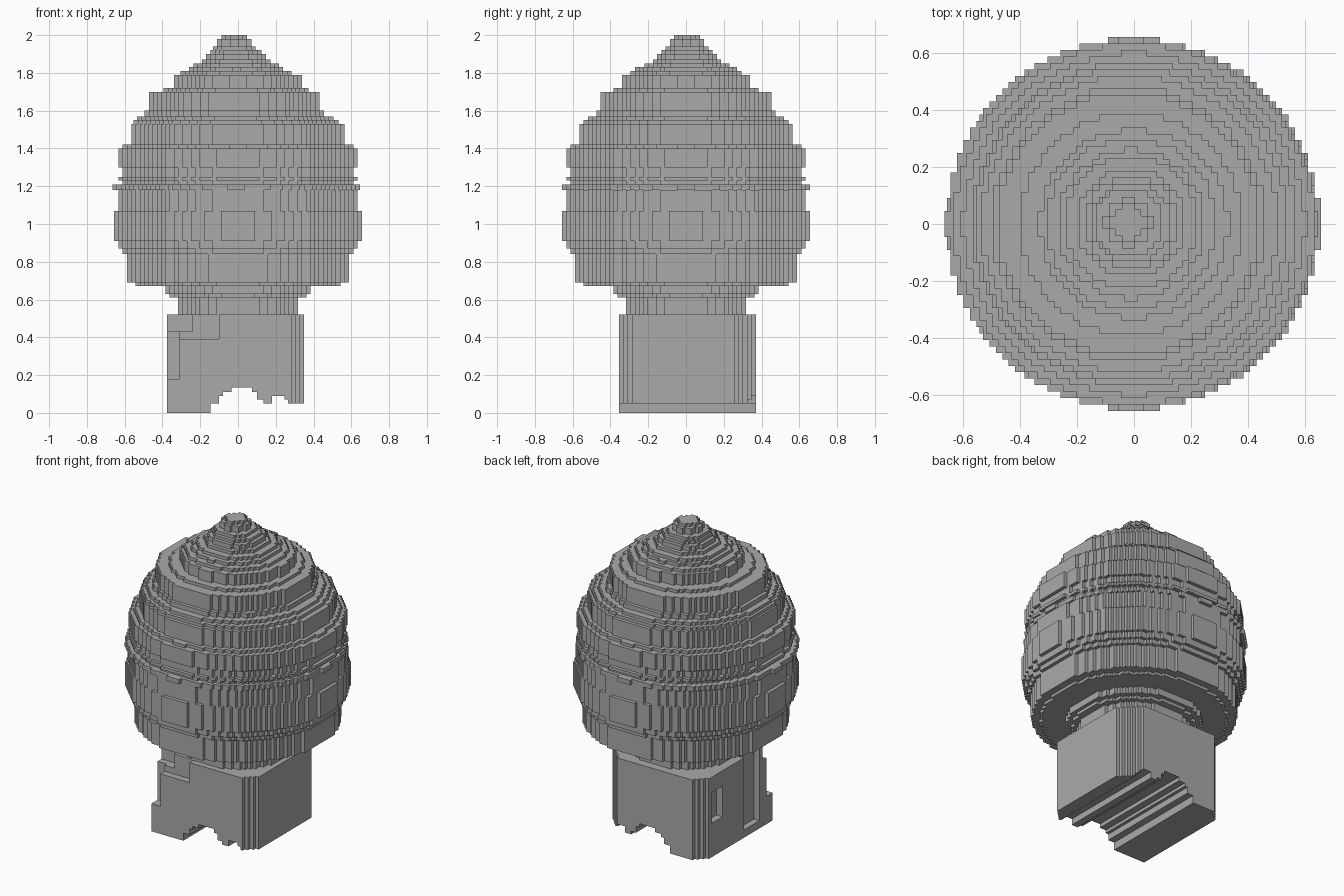
import bpy, bmesh, math

if "Cube" in bpy.data.objects:
    bpy.data.objects.remove(bpy.data.objects["Cube"])

STEP = 0.0226  # block size

grey = bpy.data.materials.new("stone grey")
grey.use_nodes = True
grey.diffuse_color = (0.4, 0.4, 0.4, 1)
grey.node_tree.nodes["Principled BSDF"].inputs["Base Color"].default_value = (0.4, 0.4, 0.4, 1)


def stepped_disc(radius, cx, cy):
    """Outline of a disc made of square blocks, counter-clockwise."""
    rows = max(1, round(radius / STEP))
    right = []
    for k in range(-rows, rows):
        mid = (k + 0.5) * STEP
        half = round(math.sqrt(max(radius ** 2 - mid ** 2, STEP ** 2)) / STEP) * STEP
        right += [(half, k * STEP), (half, (k + 1) * STEP)]
    outline = right + [(-x, -y) for x, y in right]
    points = []
    for x, y in outline:
        p = (x + cx, y + cy)
        if not points or math.dist(p, points[-1]) > 1e-5:
            points.append(p)
    return points


def prism(bm, points, lift):
    """Closed solid from a flat 3D outline pushed along the lift vector."""
    face = bm.faces.new([bm.verts.new(p) for p in points])
    result = bmesh.ops.extrude_face_region(bm, geom=[face], use_keep_orig=True)
    verts = [g for g in result["geom"] if isinstance(g, bmesh.types.BMVert)]
    bmesh.ops.translate(bm, verts=verts, vec=lift)


def finish(name, bm):
    bmesh.ops.remove_doubles(bm, verts=bm.verts, dist=1e-6) if name == "base" else None
    bmesh.ops.recalc_face_normals(bm, faces=bm.faces)
    mesh = bpy.data.meshes.new(name)
    bm.to_mesh(mesh)
    bm.free()
    obj = bpy.data.objects.new(name, mesh)
    bpy.context.collection.objects.link(obj)
    mesh.materials.append(grey)
    return obj


def stack(name, layers, bottom, cy=0.0):
    """Discs piled upward: (top height, radius, x shift)."""
    bm = bmesh.new()
    for top, radius, cx in layers:
        prism(bm, [(x, y, bottom) for x, y in stepped_disc(radius, cx, cy)],
              (0, 0, top - bottom))
        bottom = top
    return finish(name, bm)


def box(name, x0, x1, y0, y1, z0, z1):
    bm = bmesh.new()
    prism(bm, [(x0, y0, z0), (x1, y0, z0), (x1, y1, z0), (x0, y1, z0)], (0, 0, z1 - z0))
    return finish(name, bm)


# Neck between base and head
stack("neck", [(0.61, 0.325, 0), (0.63, 0.36, 0), (0.675, 0.395, 0)], 0.50)

# Lower bulb, widest part of the head
stack("lower_bulb", [
    (0.69, 0.545, 0), (0.73, 0.595, 0), (0.84, 0.595, 0), (0.87, 0.615, 0),
    (0.91, 0.635, 0), (1.07, 0.65, 0), (1.18, 0.637, 0), (1.21, 0.645, -0.01),
    (1.23, 0.615, 0), (1.25, 0.632, 0), (1.30, 0.615, 0), (1.40, 0.632, 0)], 0.672)

# Upper dome with broad ledges
stack("dome", [
    (1.42, 0.6, 0), (1.53, 0.57, 0), (1.55, 0.55, -0.01), (1.57, 0.52, -0.015),
    (1.60, 0.48, -0.02), (1.70, 0.46, -0.02), (1.72, 0.39, -0.01),
    (1.79, 0.33, 0), (1.81, 0.3, -0.01), (1.83, 0.26, -0.01)], 1.40)

# Small tiers and the knob on top
stack("tip", [
    (1.85, 0.23, -0.01), (1.87, 0.19, -0.01), (1.90, 0.165, -0.01),
    (1.92, 0.14, -0.01), (1.94, 0.12, -0.02), (1.98, 0.085, -0.02),
    (2.0, 0.06, -0.02)], 1.83, 0.005)

# Base block: front profile with the broken underside, carried front to back
underside = [(-0.375, 0), (-0.145, 0), (-0.10, 0.05), (-0.08, 0.09), (-0.035, 0.11),
             (0.075, 0.135), (0.10, 0.11), (0.135, 0.07), (0.18, 0.05),
             (0.245, 0.09), (0.265, 0.07), (0.35, 0.05)]
profile = [underside[0]]
for (xa, za), (xb, zb) in zip(underside, underside[1:]):
    if zb != za:
        profile.append((xa, zb))
    profile.append((xb, zb))
profile += [(0.35, 0.52), (-0.375, 0.52)]
bm = bmesh.new()
prism(bm, [(x, -0.355, z) for x, z in profile], (0, 0.725, 0))
base = finish("base", bm)


def cut(name, *limits):
    cutter = box(name, *limits)
    cutter.hide_render = True
    cutter.hide_viewport = True
    cutter.hide_set(True)
    mod = base.modifiers.new(name, "BOOLEAN")
    mod.operation = "DIFFERENCE"
    mod.solver = "EXACT"
    mod.object = cutter


def stepped_corner(name, sx, sy, steps):
    """Shave a vertical corner of the base into stairs."""
    cx, cy = (0.35 if sx > 0 else -0.375), (0.37 if sy > 0 else -0.355)
    for i in range(1, steps + 1):
        inx, iny = cx - sx * i * STEP, cy - sy * (steps + 1 - i) * STEP
        xs, ys = sorted((inx, cx + sx * 0.1)), sorted((iny, cy + sy * 0.1))
        cut(f"{name}_{i}", *xs, *ys, -0.1, 0.6)


stepped_corner("front_left_corner_cut", 1, -1, 3)
stepped_corner("back_left_corner_cut", 1, 1, 5)
stepped_corner("back_right_corner_cut", -1, 1, 3)

# Chipped upper front corner and worn right side
cut("front_chip_low", -0.5, -0.10, -0.5, -0.31, 0.39, 0.6)
cut("front_chip_deep", -0.5, -0.24, -0.5, -0.25, 0.43, 0.6)
cut("front_edge_chip", -0.5, -0.31, -0.5, -0.29, 0.18, 0.6)
cut("side_recess", -0.5, -0.335, -0.22, -0.06, 0.05, 0.6)
cut("side_pocket", -0.5, -0.33, 0.16, 0.27, 0.22, 0.42)
